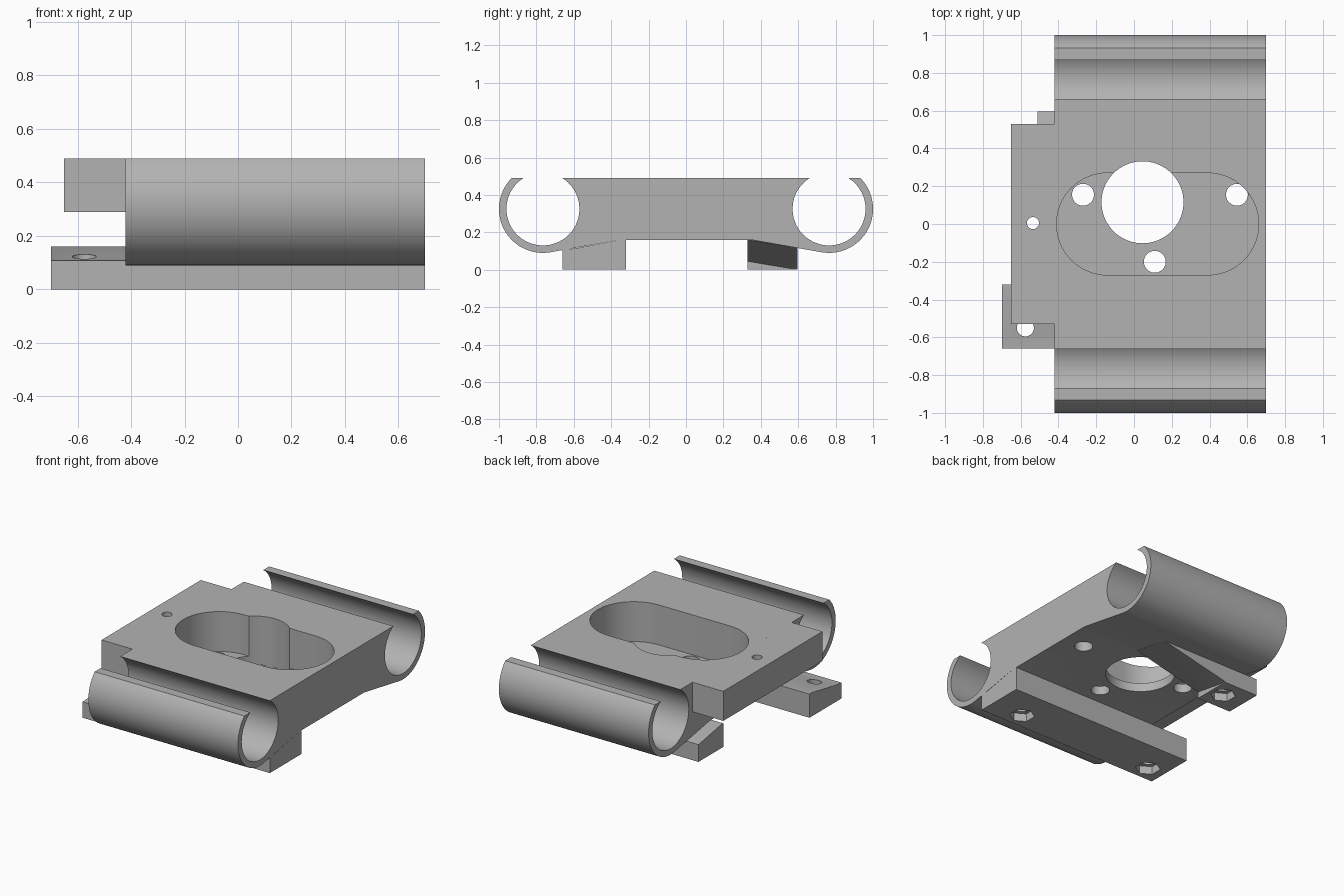
import bpy
import bmesh
from math import pi, cos, sin, radians
from mathutils import Matrix

cube = bpy.data.objects.get("Cube")
if cube:
    bpy.data.objects.remove(cube, do_unlink=True)

GREY = (0.45, 0.45, 0.45, 1)
grey = bpy.data.materials.new("mid grey plastic")
grey.use_nodes = True
grey.diffuse_color = GREY
grey.node_tree.nodes["Principled BSDF"].inputs["Base Color"].default_value = GREY

X0, X1 = -0.42, 0.70           # ends of the main body
TOP, UNDER = 0.49, 0.16        # top and underside heights
BORE_Y, BORE_Z = 0.765, 0.325  # rod clip centre
R_IN, R_OUT = 0.195, 0.235


def finish(name, bm):
    bmesh.ops.recalc_face_normals(bm, faces=bm.faces)
    mesh = bpy.data.meshes.new(name)
    bm.to_mesh(mesh)
    bm.free()
    obj = bpy.data.objects.new(name, mesh)
    bpy.context.collection.objects.link(obj)
    mesh.materials.append(grey)
    return obj


def prism(name, points, start, end, axis="X"):
    """Extrude a flat outline: (y, z) along X, or (x, y) along Z."""
    bm = bmesh.new()
    place = (lambda p: (start, *p)) if axis == "X" else (lambda p: (*p, start))
    face = bm.faces.new([bm.verts.new(place(p)) for p in points])
    new = bmesh.ops.extrude_face_region(bm, geom=[face])["geom"]
    step = (end - start, 0, 0) if axis == "X" else (0, 0, end - start)
    bmesh.ops.translate(bm, vec=step, verts=[v for v in new if isinstance(v, bmesh.types.BMVert)])
    return finish(name, bm)


def hull(name, points):
    bm = bmesh.new()
    for p in points:
        bm.verts.new(p)
    bmesh.ops.convex_hull(bm, input=bm.verts)
    bmesh.ops.dissolve_limit(bm, angle_limit=0.01, verts=bm.verts, edges=bm.edges)
    return finish(name, bm)


def arc(cx, cy, r, a0, a1, n):
    angles = [radians(a0 + (a1 - a0) * i / n) for i in range(n + 1)]
    return [(cx + r * cos(a), cy + r * sin(a)) for a in angles]


def drill(x, y, r, z0, z1, sides=40):
    bm = bmesh.new()
    bmesh.ops.create_cone(bm, cap_ends=True, segments=sides, radius1=r, radius2=r,
                          depth=z1 - z0, matrix=Matrix.Translation((x, y, (z0 + z1) / 2)))
    return finish("cutter", bm)


def cut(obj, cutters):
    bpy.context.view_layer.objects.active = obj
    for c in cutters:
        mod = obj.modifiers.new("cut", "BOOLEAN")
        mod.operation, mod.solver, mod.object = "DIFFERENCE", "EXACT", c
        bpy.ops.object.modifier_apply(modifier=mod.name)
        bpy.data.objects.remove(c, do_unlink=True)


# Body with an open rod clip along each side, as one mirrored profile
half = arc(BORE_Y, BORE_Z, R_IN, 122.2, 417.8, 56)
half += arc(BORE_Y, BORE_Z, R_OUT, 44.6, -99.6, 36)
half.append((0.35, UNDER))
profile = half + [(-y, z) for y, z in reversed(half)]
body = prism("carriage_body", profile, X0, X1)

# Pocket, centre opening and screw holes
slot = arc(0.39, 0, 0.27, -90, 90, 32) + arc(-0.14, 0, 0.27, 90, 270, 32)
cutters = [prism("cutter", slot, 0.22, 0.6, "Z"), drill(0.045, 0.115, 0.217, 0, 0.6, 72)]
for x, y in [(-0.27, 0.155), (0.545, 0.155), (0.11, -0.2)]:
    cutters.append(drill(x, y, 0.058, 0.1, 0.3))
cut(body, cutters)

# Overhanging end plate
plate = prism("end_plate", [(-0.53, 0.29), (0.53, 0.29), (0.53, TOP), (-0.53, TOP)], -0.65, X0)
cut(plate, [drill(-0.535, 0.005, 0.032, 0.2, 0.6)])

# Long front foot with two nut traps
front = [(-0.66, 0), (-0.32, 0), (-0.32, UNDER), (-0.35, UNDER), (-0.60, 0.113), (-0.66, 0.108)]
front_foot = prism("front_foot", front, -0.70, X1)
traps = []
for x in (-0.575, 0.46):
    traps += [drill(x, -0.55, 0.08, -0.1, 0.055, 6), drill(x, -0.55, 0.045, 0.02, 0.14)]
cut(front_foot, traps)

# Short back foot with a ramp that runs up into the underside
section = [(0.33, 0), (0.595, 0), (0.595, 0.117), (0.35, UNDER), (0.33, UNDER)]
back_foot = hull("back_foot",
                 [(x, y, z) for x in (-0.51, -0.25) for y, z in section])
ramp = hull("back_ramp",
            [(-0.25, y, z) for y, z in section[2:]]
            + [(-0.25, 0.33, 0.045), (-0.25, 0.55, 0.008), (-0.25, 0.595, 0.005)]
            + [(0.25, 0.33, UNDER), (0.25, 0.35, UNDER), (0.25, 0.595, 0.117)])
cut(back_foot, [drill(-0.345, 0.46, 0.08, -0.1, 0.055, 6), drill(-0.345, 0.46, 0.045, 0.02, 0.13)])

# Smooth curved walls, sharp edges elsewhere
for obj in (body, plate, front_foot, back_foot, ramp):
    bpy.ops.object.select_all(action="DESELECT")
    obj.select_set(True)
    bpy.context.view_layer.objects.active = obj
    bpy.ops.object.shade_smooth_by_angle(angle=radians(25))
